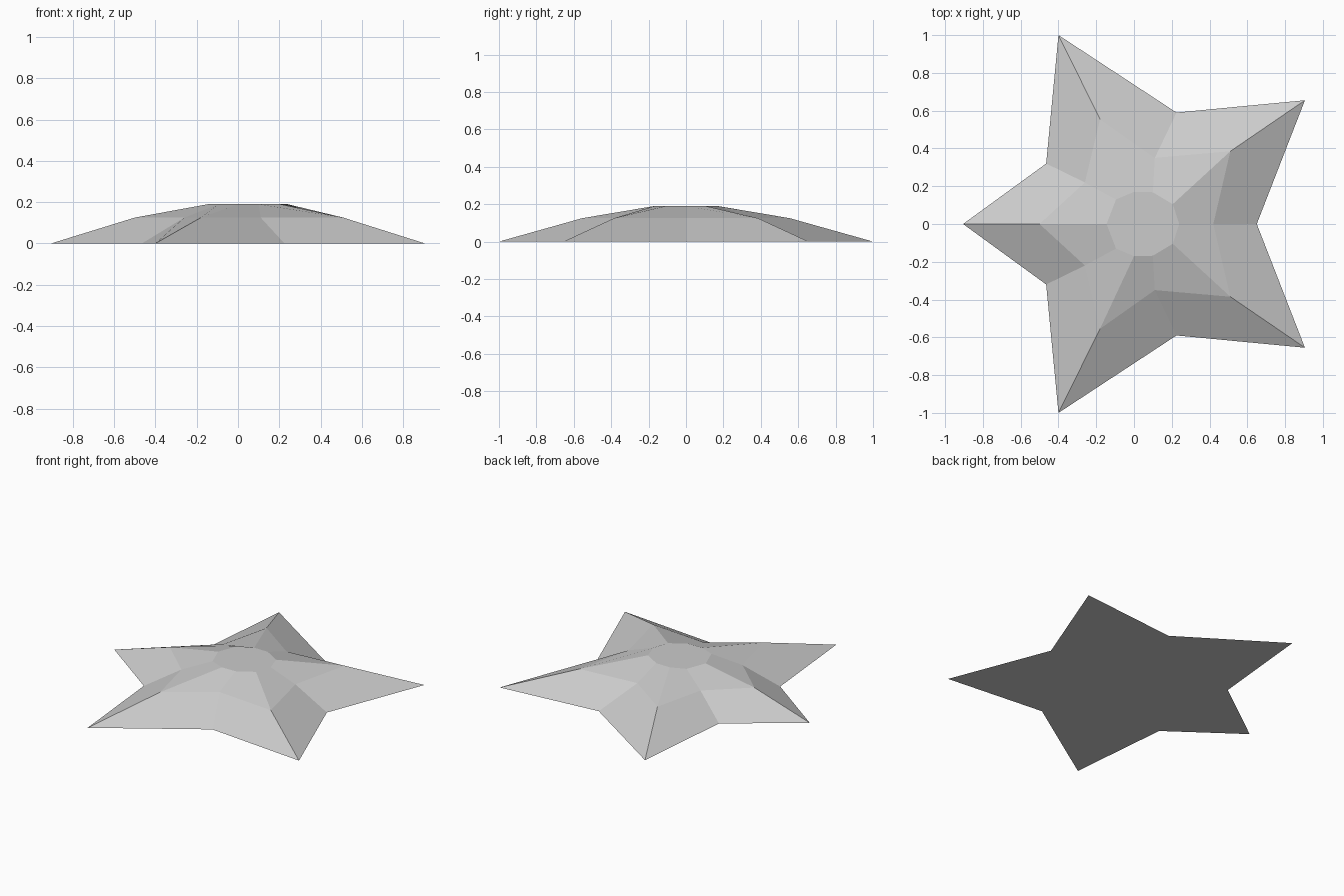
import bpy
import bmesh

cube = bpy.data.objects.get("Cube")
if cube:
    bpy.data.objects.remove(cube, do_unlink=True)

# Half outlines, from the left-hand tip round to the opposite notch
OUTLINE = [(-0.905, 0), (-0.465, 0.32), (-0.4, 1.0), (0.225, 0.59), (0.905, 0.655), (0.65, 0)]
SHOULDER = [(-0.5, 0), (-0.26, 0.22), (-0.18, 0.555), (0.11, 0.35), (0.51, 0.385), (0.42, 0)]
CROWN = [(-0.145, 0), (-0.095, 0.13), (0, 0.17), (0.1, 0.168), (0.205, 0.105), (0.24, 0)]


def make_material(name, rgb):
    mat = bpy.data.materials.new(name)
    mat.use_nodes = True
    colour = (*rgb, 1)
    mat.diffuse_color = colour
    mat.node_tree.nodes["Principled BSDF"].inputs["Base Color"].default_value = colour
    return mat


def make_ring(bm, half, z):
    """Mirror a half outline across y = 0 into a closed ring of vertices."""
    points = half + [(x, -y) for x, y in half[-2:0:-1]]
    return [bm.verts.new((x, y, z)) for x, y in points]


# Faceted star: three stacked rings bridged by flat faces and capped
bm = bmesh.new()
rings = [make_ring(bm, OUTLINE, 0), make_ring(bm, SHOULDER, 0.125), make_ring(bm, CROWN, 0.19)]
for low, high in zip(rings, rings[1:]):
    for i in range(len(low)):
        j = (i + 1) % len(low)
        bm.faces.new((low[i], low[j], high[j], high[i]))
bm.faces.new(rings[0])
bm.faces.new(rings[-1])
bmesh.ops.recalc_face_normals(bm, faces=bm.faces)

mesh = bpy.data.meshes.new("star_body")
bm.to_mesh(mesh)
bm.free()
mesh.materials.append(make_material("light grey", (0.6, 0.6, 0.6)))
star = bpy.data.objects.new("star_body", mesh)
bpy.context.collection.objects.link(star)
